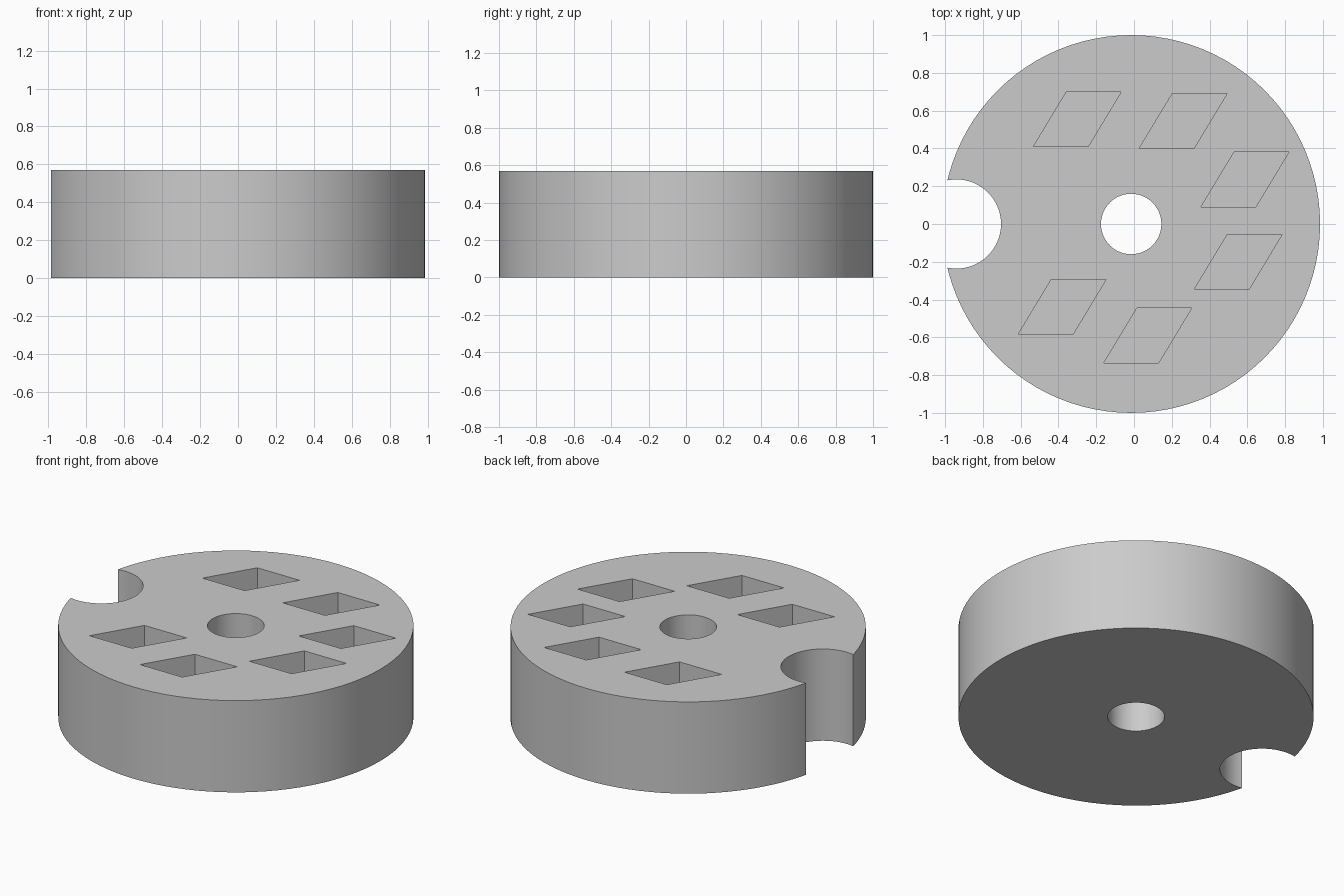
import bpy, bmesh, math

HEIGHT = 0.57
CENTRE_X = -0.015
POCKET_DEPTH = 0.4

if "Cube" in bpy.data.objects:
    bpy.data.objects.remove(bpy.data.objects["Cube"])

grey = bpy.data.materials.new("plain grey")
grey.use_nodes = True
colour = (0.6, 0.6, 0.6, 1)
grey.diffuse_color = colour
grey.node_tree.nodes["Principled BSDF"].inputs["Base Color"].default_value = colour


def circle(x, y, radius, sides):
    turn = 2 * math.pi / sides
    return [(x + radius * math.cos(i * turn), y + radius * math.sin(i * turn))
            for i in range(sides)]


def slanted_block(x, y, width=0.29, depth=0.29, slant=0.175):
    w, d, s = width / 2, depth / 2, slant / 2
    return [(x - w - s, y - d), (x + w - s, y - d), (x + w + s, y + d), (x - w + s, y + d)]


def prism(name, outline, bottom, top):
    bm = bmesh.new()
    face = bm.faces.new([bm.verts.new((x, y, bottom)) for x, y in outline])
    side = bmesh.ops.extrude_face_region(bm, geom=[face])
    verts = [v for v in side["geom"] if isinstance(v, bmesh.types.BMVert)]
    bmesh.ops.translate(bm, verts=verts, vec=(0, 0, top - bottom))
    bmesh.ops.recalc_face_normals(bm, faces=bm.faces)
    mesh = bpy.data.meshes.new(name)
    bm.to_mesh(mesh)
    bm.free()
    mesh.materials.append(grey)
    obj = bpy.data.objects.new(name, mesh)
    bpy.context.collection.objects.link(obj)
    return obj


# Thick round body
disc = prism("disc_body", circle(CENTRE_X, 0, 1, 96), 0, HEIGHT)

# Through cuts: central bore and rim notch
cutters = [
    prism("bore_cutter", circle(CENTRE_X, 0, 0.16, 48), -0.1, HEIGHT + 0.1),
    prism("notch_cutter", circle(-0.94, 0, 0.236, 64), -0.1, HEIGHT + 0.1),
]

# Blind slanted pockets in the top
pocket_centres = [(-0.30, 0.555), (0.26, 0.545), (0.587, 0.235),
                  (0.552, -0.20), (0.073, -0.59), (-0.38, -0.438)]
for x, y in pocket_centres:
    cutters.append(prism("pocket_cutter", slanted_block(x, y),
                         HEIGHT - POCKET_DEPTH, HEIGHT + 0.1))

# Apply the cuts, then drop the cutters
bpy.context.view_layer.objects.active = disc
disc.select_set(True)
for cutter in cutters:
    cut = disc.modifiers.new(cutter.name, "BOOLEAN")
    cut.operation = "DIFFERENCE"
    cut.solver = "EXACT"
    cut.object = cutter
    bpy.ops.object.modifier_apply(modifier=cut.name)
for cutter in cutters:
    bpy.data.objects.remove(cutter)

bpy.ops.object.shade_smooth_by_angle(angle=math.radians(30))
